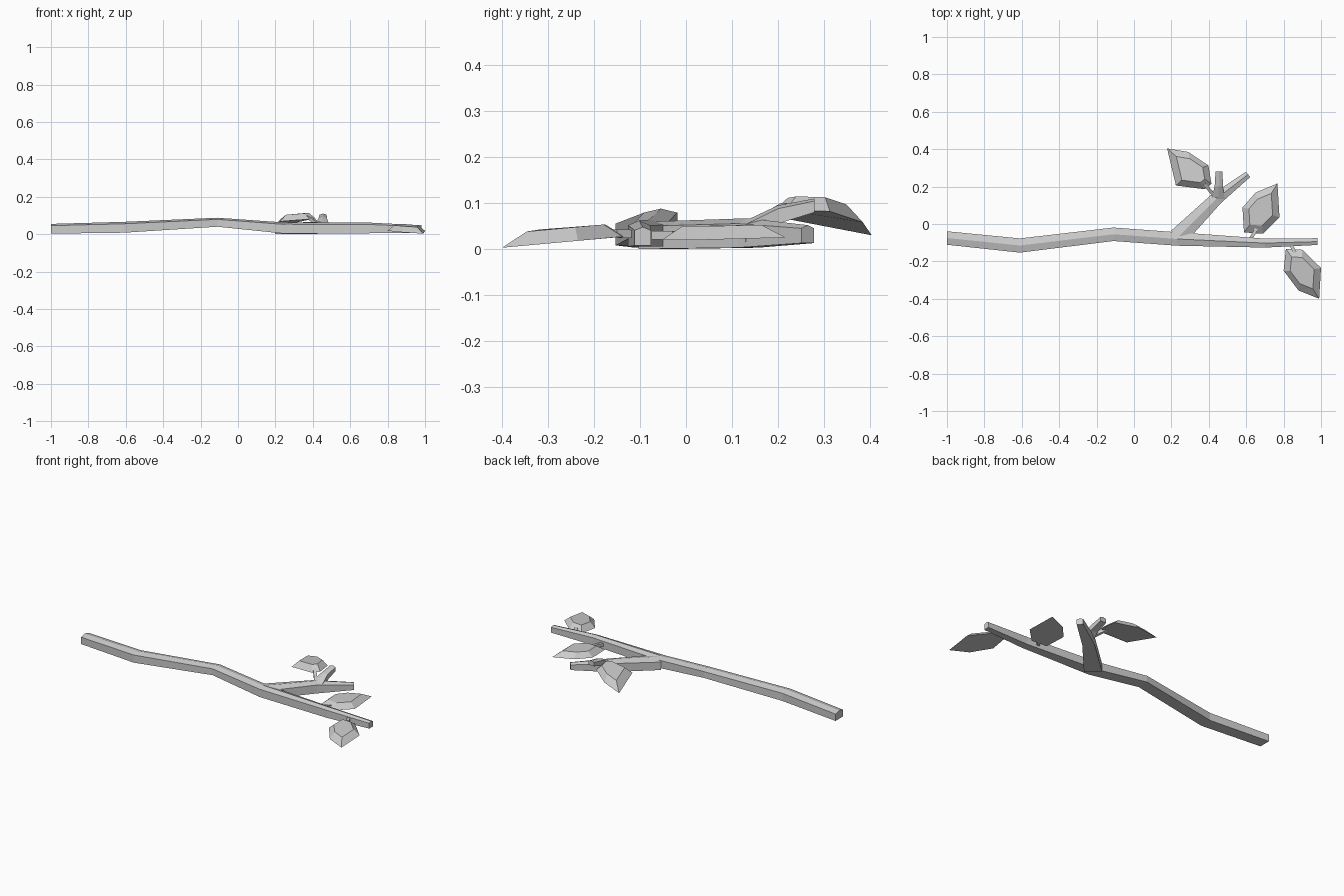
import bpy, bmesh
from mathutils import Vector

if "Cube" in bpy.data.objects:
    bpy.data.objects.remove(bpy.data.objects["Cube"])


def finish(name, bm):
    bmesh.ops.recalc_face_normals(bm, faces=bm.faces)
    mesh = bpy.data.meshes.new(name)
    bm.to_mesh(mesh)
    bm.free()
    obj = bpy.data.objects.new(name, mesh)
    bpy.context.collection.objects.link(obj)
    return obj


def limb(name, stations, shoulder=0.82):
    """Five-sided limb; each station is x, y, bottom z, ridge z, half width, side direction."""
    bm = bmesh.new()
    rings = []
    for x, y, lo, hi, w, side in stations:
        s = Vector(side).normalized()
        mid = lo + (hi - lo) * shoulder
        section = [(-w, lo), (-w, mid), (0, hi), (w, mid), (w, lo)]
        rings.append([bm.verts.new((x + s.x * u, y + s.y * u, z)) for u, z in section])
    for a, b in zip(rings, rings[1:]):
        for i in range(5):
            j = (i + 1) % 5
            bm.faces.new((a[i], a[j], b[j], b[i]))
    bm.faces.new(rings[0])
    bm.faces.new(rings[-1])
    return finish(name, bm)


def leaf(name, outline, rise, stem):
    """Faceted leaf: a rim outline, a smaller raised crown and a flat underside."""
    bm = bmesh.new()
    rim = [bm.verts.new(p) for p in outline]
    centre = sum((v.co for v in rim), Vector()) / len(rim)
    crown = [bm.verts.new(v.co.lerp(centre, 0.36) + Vector((0, 0, rise))) for v in rim]
    n = len(rim)
    for i in range(n):
        j = (i + 1) % n
        bm.faces.new((rim[i], rim[j], crown[j], crown[i]))
    bm.faces.new(crown)
    bm.faces.new(rim)
    finish(name, bm)
    # short square stem joining the leaf to the wood
    a, b = Vector(stem[0]), Vector(stem[1])
    d = (b - a).normalized()
    sm = bmesh.new()
    bmesh.ops.create_cube(sm, size=1)
    rot = d.to_track_quat('Z', 'Y')
    for v in sm.verts:
        v.co = (a + b) / 2 + rot @ Vector((v.co.x * 0.018, v.co.y * 0.018, v.co.z * (b - a).length))
    finish(name + "_stem", sm)


# Main branch
ACROSS = (0, 1)
limb("main_branch", [
    (-1.00, -0.075, 0.003, 0.055, 0.036, ACROSS),
    (-0.61, -0.115, 0.008, 0.066, 0.038, ACROSS),
    (-0.11, -0.055, 0.040, 0.088, 0.036, ACROSS),
    (0.23, -0.080, 0.005, 0.064, 0.036, ACROSS),
    (0.70, -0.102, 0.005, 0.062, 0.024, ACROSS),
    (0.98, -0.094, 0.008, 0.048, 0.018, ACROSS)])

# Side branch and its upward twig
limb("side_branch", [
    (0.235, -0.070, 0.000, 0.060, 0.050, (-1, 0.9)),
    (0.440, 0.135, 0.003, 0.067, 0.034, (-1, 0.9)),
    (0.610, 0.265, 0.013, 0.052, 0.018, (-0.8, 1))])
limb("side_twig", [
    (0.450, 0.130, 0.015, 0.062, 0.036, (-1, 0)),
    (0.453, 0.200, 0.055, 0.095, 0.022, (-1, 0)),
    (0.455, 0.280, 0.080, 0.110, 0.019, (-1, 0))])

# Leaves, outlines starting at the tip
leaf("upper_leaf", [
    (0.177, 0.404, 0.030), (0.290, 0.385, 0.058), (0.398, 0.313, 0.082),
    (0.414, 0.215, 0.085), (0.377, 0.186, 0.080), (0.224, 0.206, 0.068)],
    0.036, [(0.435, 0.145, 0.050), (0.375, 0.215, 0.092)])
leaf("middle_leaf", [
    (0.767, 0.217, 0.025), (0.778, 0.035, 0.020), (0.690, -0.052, 0.020),
    (0.588, -0.045, 0.020), (0.580, 0.088, 0.022), (0.650, 0.168, 0.024)],
    0.029, [(0.615, -0.095, 0.030), (0.655, -0.025, 0.030)])
leaf("lower_leaf", [
    (0.990, -0.400, 0.003), (1.000, -0.235, 0.018), (0.900, -0.138, 0.027),
    (0.812, -0.133, 0.027), (0.800, -0.250, 0.018), (0.880, -0.356, 0.010)],
    0.030, [(0.830, -0.095, 0.032), (0.862, -0.155, 0.034)])
